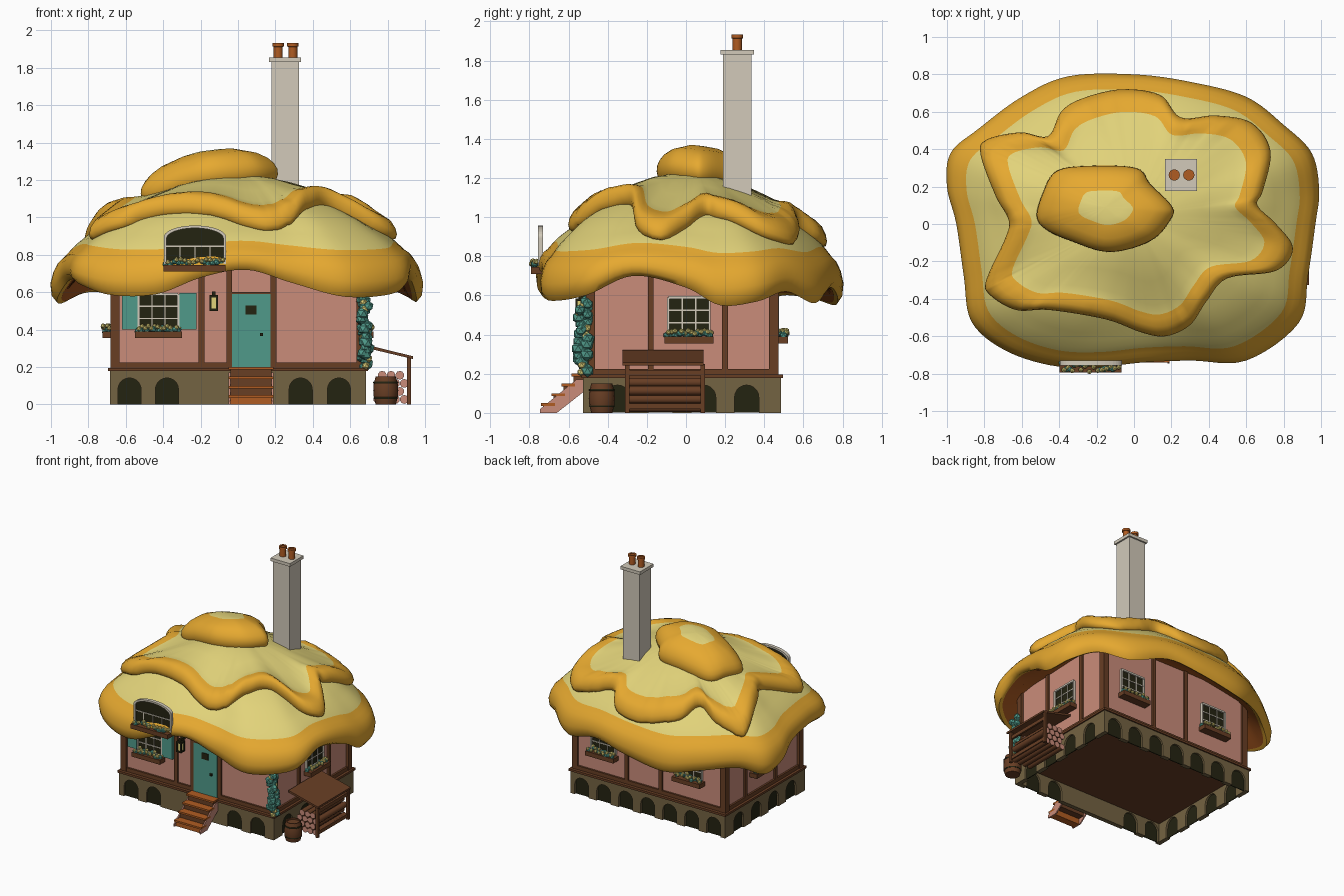
import bpy, bmesh, math, random
from mathutils import Matrix, Vector

if "Cube" in bpy.data.objects:
    bpy.data.objects.remove(bpy.data.objects["Cube"])
random.seed(4)

def lin(c):
    return c / 12.92 if c <= 0.04045 else ((c + 0.055) / 1.055) ** 2.4
MATS = {}
for nm, rgb in dict(plaster_pink=(202, 140, 122), timber_brown=(104, 62, 36), stone_olive=(116, 99, 66),
                    dark_glass=(36, 35, 17), paint_teal=(80, 154, 138), thatch_yellow=(226, 211, 122),
                    thatch_orange=(230, 169, 48), chimney_grey=(210, 202, 186), clay_rust=(176, 92, 34)).items():
    m = bpy.data.materials.new(nm)
    m.diffuse_color = (*[lin(c / 255) for c in rgb], 1)
    m.use_nodes = True
    m.node_tree.nodes["Principled BSDF"].inputs["Base Color"].default_value = m.diffuse_color
    MATS[nm.split('_')[1]] = m

def make(name, bm, mats, smooth=None):
    bmesh.ops.recalc_face_normals(bm, faces=bm.faces)
    me = bpy.data.meshes.new(name)
    bm.to_mesh(me)
    bm.free()
    for k in mats:
        me.materials.append(MATS[k])
    if smooth:
        me.shade_smooth()
        me.set_sharp_from_angle(angle=math.radians(smooth))
    ob = bpy.data.objects.new(name, me)
    bpy.context.collection.objects.link(ob)
    return ob

I = Matrix.Identity(4)
def boxes(name, mat, lst, M=I):
    bm = bmesh.new()
    for x0, x1, y0, y1, z0, z1 in lst:
        T = Matrix.Translation(((x0+x1)/2, (y0+y1)/2, (z0+z1)/2)) @ Matrix.Diagonal((x1-x0, y1-y0, z1-z0, 1))
        bmesh.ops.create_cube(bm, size=1, matrix=M @ T)
    return make(name, bm, [mat])

def prism(name, mat, pts, y0, y1, M=I):
    bm = bmesh.new()
    f = bm.faces.new([bm.verts.new(M @ Vector((u, y0, z))) for u, z in pts])
    r = bmesh.ops.extrude_face_region(bm, geom=[f], use_keep_orig=True)
    d = M.to_3x3() @ Vector((0, y1 - y0, 0))
    bmesh.ops.translate(bm, verts=[v for v in r['geom'] if isinstance(v, bmesh.types.BMVert)], vec=d)
    return make(name, bm, [mat])

def loft(bm, rings, mats):
    vs = [[bm.verts.new(p) for p in r] for r in rings]
    for a, b, k in zip(vs, vs[1:], mats):
        for i in range(len(a)):
            j = (i + 1) % len(a)
            bm.faces.new((a[i], a[j], b[j], b[i])).material_index = k
    return vs

def lathe(name, mat, prof, loc, seg=16):
    bm = bmesh.new()
    ring = lambda r, z: [(loc[0] + r*math.cos(2*math.pi*i/seg), loc[1] + r*math.sin(2*math.pi*i/seg), z) for i in range(seg)]
    vs = loft(bm, [ring(r, z) for r, z in prof], [0] * len(prof))
    bm.faces.new(vs[0])
    bm.faces.new(vs[-1])
    return make(name, bm, [mat], 35)

def leaves(name, spots, r, every, bloom):
    bm = bmesh.new()
    for i, p in enumerate(spots):
        b = i % every == 1
        g = bmesh.ops.create_icosphere(bm, subdivisions=1, radius=r * (bloom if b else random.uniform(.9, 1.2)), matrix=Matrix.Translation(p))
        for f in {f for v in g['verts'] for f in v.link_faces}:
            f.material_index = int(b)
    return make(name, bm, ['teal', 'yellow'])

# ---------- thatched roof: outlines with eave height, and a dome height rule
def spline(pts, n=6):
    pts, out = [Vector(p) for p in pts], []
    for i in range(len(pts)):
        a, b, c, d = (pts[(i + k) % len(pts)] for k in (-1, 0, 1, 2))
        for t in (k / n for k in range(n)):
            out.append(0.5 * (2*b + (c - a)*t + (2*a - 5*b + 4*c - d)*t*t + (3*b - a - 3*c + d)*t**3))
    return out

EAVE = spline([(.99, .18, .55), (.97, 0, .64), (.93, -.28, .70), (.88, -.53, .60), (.6, -.73, .575), (.3, -.73, .65),
    (.05, -.74, .72), (-.2, -.765, .68), (-.45, -.755, .59), (-.7, -.67, .585), (-.87, -.52, .64), (-.91, -.28, .67),
    (-.95, 0, .65), (-1, .2, .57), (-.98, .38, .54), (-.83, .51, .6), (-.6, .68, .58), (-.35, .79, .55),
    (0, .8, .6), (.3, .76, .64), (.6, .68, .56), (.8, .53, .62), (.95, .38, .57)])
POLAR = sorted((math.atan2(p.y, p.x), math.hypot(p.x, p.y), p.z) for p in EAVE)
DOME = [(0, 1.2), (.2, 1.175), (.35, 1.135), (.55, 1.06), (.7, .985), (.8, .91), (.87, .855), (.93, .79), (1.1, .6)]

def lerp(tab, x):
    for a, b in zip(tab, tab[1:]):
        if x <= b[0]:
            return a[1] + (b[1] - a[1]) * (x - a[0]) / (b[0] - a[0])
    return tab[-1][1]

def height(x, y):
    th = math.atan2(y, x)
    _, R, zb = min(POLAR, key=lambda q: abs(q[0] - th))
    s = math.hypot(x, y) / R
    return lerp(DOME, s) + max(0, (s - .7) / .23) * .4 * (zb - .58)

# main roof: dome, thick rounded rim, underside
bm = bmesh.new()
tops = [.02, .2, .35, .45, .55, .63, .7, .76, .81, .86, .895, .93]
rings = [[(p.x*s, p.y*s, height(p.x*s, p.y*s)) for p in EAVE] for s in tops]
for s, k in [(.962, .86), (.985, .66), (1, .4), (.993, .15), (.965, 0), (.94, .06)]:
    rings.append([(p.x*s, p.y*s, p.z + k * (height(p.x*.93, p.y*.93) - p.z)) for p in EAVE])
rings += [[(p.x*s, p.y*s, z) for p in EAVE] for s, z in [(.8, .745), (.6, .8), (.02, .83)]]
loft(bm, rings, [0]*10 + [1]*7 + [2]*3)
make('main_thatch', bm, ['yellow', 'orange', 'rust'], 60)

def layer(name, pts, c, prof, split):
    bm = bmesh.new()
    out, c = spline(pts), Vector(c)
    rings = []
    for s, h in prof:
        q = [c + (p - c) * s for p in out]
        rings.append([(p.x, p.y, height(p.x, p.y) + h) for p in q])
    vs = loft(bm, rings, [int(s > split) for s, _ in prof[1:]])
    bm.faces.new(vs[-1])
    make(name, bm, ['yellow', 'orange'], 70)

layer('middle_thatch', [(-.82, .37), (-.79, .45), (-.61, .49), (-.46, .47), (-.39, .6), (-.28, .67), (-.07, .72), (.14, .69),
    (.25, .57), (.44, .58), (.63, .54), (.73, .39), (.69, .18), (.66, .1), (.76, 0), (.85, -.13), (.76, -.25), (.5, -.29),
    (.39, -.41), (.3, -.54), (.17, -.6), (.04, -.58), (-.15, -.51), (-.45, -.46), (-.63, -.46), (-.77, -.38),
    (-.79, -.3), (-.69, -.08), (-.67, .02), (-.74, .15)], (0, .05),
    [(.93, -.03), (.97, -.005), (.99, .015), (1, .045), (.99, .072), (.96, .09), (.92, .09), (.86, .075), (.82, .062),
     (.74, .045), (.55, .035), (.4, .035), (.2, .035), (.02, .035)], .81)
layer('ridge_cap', [(-.52, .04), (-.49, .16), (-.42, .28), (-.26, .31), (.01, .3), (.09, .21), (.2, .1), (.2, .03),
    (.09, -.09), (-.13, -.15), (-.34, -.09), (-.47, -.03)], (-.15, .09),
    [(.9, 0), (.97, .025), (1, .06), (.99, .09), (.94, .115), (.85, .14), (.7, .16), (.4, .175), (.25, .178), (.03, .178)], .38)

# ---------- chimney
boxes('chimney_stack', 'grey', [(.178, .325, .19, .335, 1.0, 1.835)])
boxes('chimney_cap', 'grey', [(.165, .337, .177, .347, 1.83, 1.855)])
for x in (.215, .293):
    lathe('chimney_pot', 'rust', [(.024, 1.85), (.024, 1.912), (.03, 1.914), (.03, 1.932), (.018, 1.932), (.018, 1.925)], (x, .262))

# ---------- hollow arched base, walls, timber
def wall(x, y, deg):
    return Matrix.Translation((x, y, 0)) @ Matrix.Rotation(math.radians(deg), 4, 'Z')

def arch(u, w, z0, z1, rise, n=10):
    return [(u - w, z0)] + [(u - w*math.cos(math.pi*i/n), z1 - rise + rise*math.sin(math.pi*i/n)) for i in range(n+1)] + [(u + w, z0)]

side = (-.35, -.13, .09, .31)
for M, us, lo, hi in ((wall(0, -.525, 0), (-.58, -.38, .335, .54), -.685, .685),
                      (wall(0, .485, 180), [-.585 + .195*i for i in range(7)], -.685, .685),
                      (wall(.685, 0, 90), side, -.525, .485), (wall(-.685, 0, -90), [-u for u in side[::-1]], -.485, .525)):
    pts = [(lo, .185), (lo, 0)] + [p for u in us for p in arch(u, .062, 0, .142, .062)] + [(hi, 0), (hi, .185)]
    prism('stone_base', 'olive', pts, 0, .035, M)
    boxes('base_arch_infill', 'glass', [(u - .064, u + .064, .014, .02, .001, .15) for u in us], M)
boxes('floor_underside', 'brown', [(-.66, .66, -.5, .46, .15, .185)])
boxes('sill_band', 'brown', [(-.695, .695, -.535, .495, .178, .195)])
boxes('walls', 'pink', [(-.66, .66, -.495, .455, .19, .82)])
boxes('corner_posts', 'brown', [(x-.024, x+.024, y-.024, y+.024, .19, .8) for x in (-.657, .657) for y in (-.488, .448)])

FRONT, BACK, RIGHT, LEFT = wall(0, -.495, 0), wall(0, .455, 180), wall(.66, 0, 90), wall(-.66, 0, -90)
for M, us, lo, hi in ((FRONT, (-.195, -.047, .19), -.65, .65), (BACK, (-.2, .1), -.65, .65),
                      (RIGHT, (-.18, .2), -.49, .45), (LEFT, (-.2, .18), -.45, .49)):
    rails = [(lo, -.05, -.015, .01, .195, .225), (.19, hi, -.015, .01, .195, .225)] if M is FRONT else [(lo, hi, -.015, .01, .195, .225)]
    boxes('wall_timbers', 'brown', rails + [(u-.015, u+.015, -.015, .01, .195, .8) for u in us], M)

# ---------- windows with flower boxes
def window(M, u, w=.105):
    z0, z1 = .4, .59
    boxes('window_glass', 'glass', [(u-w, u+w, -.008, .001, z0, z1)], M)
    fr = [(a-.006, a+.006, -.02, .005, z0, z1) for a in (u-w, u+w)] + [(u-w, u+w, -.02, .005, z-.007, z+.007) for z in (z0, z1)]
    fr += [(a-.0035, a+.0035, -.014, 0, z0, z1) for a in (u-w/3, u+w/3)] + [(u-w, u+w, -.014, 0, z-.0035, z+.0035) for z in (.46, .525)]
    boxes('window_frame', 'grey', fr, M)
    flower_box(M, u, .125, .355, 0)

def flower_box(M, u, w, z, y):
    boxes('flower_box', 'brown', [(u-w, u+w, y-.065, y, z, z+.035)], M)
    leaves('box_flowers', [M @ Vector((u - w + .012 + (2*w - .024)*i/27, y - .033 + (random.uniform(-.03, -.01) if i % 4 == 1 else random.uniform(-.02, .022)),
           z + .042 + random.uniform(-.006, .012) + (.012 if i % 2 else 0))) for i in range(28)], .017, 2, .85)

for M, u in ((FRONT, -.425), (BACK, -.405), (BACK, .36), (RIGHT, .015), (LEFT, -.015)):
    window(M, u)
boxes('shutters', 'teal', [(-.62, -.537, -.02, .0, .4, .595), (-.313, -.222, -.02, 0, .4, .595)], FRONT)

# ---------- door, lantern, steps
boxes('door', 'teal', [(-.032, .175, -.02, 0, .2, .59)], FRONT)
boxes('door_lintel', 'brown', [(-.05, .19, -.022, 0, .59, .602)], FRONT)
boxes('door_details', 'glass', [(.04, .098, -.025, -.01, .48, .53), (.118, .134, -.035, -.01, .367, .383)], FRONT)
boxes('lantern_frame', 'glass', [(-.152, -.108, -.07, -.02, .5, .512), (-.152, -.108, -.07, -.02, .572, .585), (-.14, -.12, -.055, 0, .585, .605)]
      + [(x - .005, x + .005, y - .005, y + .005, .5, .58) for x in (-.147, -.113) for y in (-.065, -.025)], FRONT)
boxes('lantern_glow', 'yellow', [(-.144, -.116, -.062, -.028, .51, .574)], FRONT)
for i in range(4):
    y, z = -.73 + .052*i, .05*(i + 1)
    boxes('step_riser', 'brown' if i else 'rust', [(-.04, .18, y, y + .06, max(0, z - .055), z - .012)])
    boxes('step_tread', 'rust', [(-.05, .19, y - .01, y + .06, z - .014, z)])
for x in (-.05, .18):
    prism('step_stringer', 'pink', [(-.745, 0), (-.745, .02), (-.56, .17), (-.52, .17), (-.52, .11), (-.66, 0)], -x - .01, -x, wall(0, 0, 90))

# ---------- dormer window in the thatch
U, W = -.23, .16
prism('dormer_glass', 'glass', arch(U, W, .76, .95, .06, 20), -.748, -.742)
prism('dormer_frame', 'grey', arch(U, W + .006, .75, .957, .062, 20) + arch(U, W - .008, .75, .943, .056, 20)[::-1], -.757, -.73)
boxes('dormer_bars', 'grey', [(x - .003, x + .003, -.752, -.74, .76, .845) for x in (-.31, -.23, -.15)] + [(U - W, U + W, -.753, -.74, .842, .849)])
flower_box(I, U - .003, .165, .71, -.728)

# ---------- ivy on the front right corner
leaves('ivy', [(.678 + random.uniform(-.02, .02), -.525 + random.uniform(-.028, .028), .2 + .37*i/49) for i in range(50)], .03, 5, .75)

# ---------- wood store and barrel
slab = [(.675, .305), (.935, .243), (.935, .258), (.675, .322)]
prism('store_roof', 'brown', slab, -.325, .09)
boxes('store_posts', 'brown', [(.903, .925, y - .011, y + .011, 0, .25) for y in (-.3, .085)])
boxes('store_rails', 'brown', [(.905, .92, -.3, .085, z, z + .028) for z in (.02, .19)])
bm = bmesh.new()
for r in range(4):
    for c in range(4 - r % 2):
        T = Matrix.Translation((.748 + .047*c + .023*(r % 2), -.105, .027 + .043*r)) @ Matrix.Rotation(math.pi/2, 4, 'X')
        bmesh.ops.create_cone(bm, cap_ends=True, segments=10, radius1=.0235, radius2=.0235, depth=.37, matrix=T)
bm.normal_update()
for f in bm.faces:
    f.material_index = int(abs(f.normal.y) > .9)
make('log_stack', bm, ['brown', 'pink'], 40)
lathe('barrel', 'brown', [(.054, 0), (.064, .04), (.067, .075), (.064, .11), (.054, .15), (.046, .15), (.046, .138)], (.79, -.43))
for z, r in ((.03, .063), (.112, .065)):
    lathe('barrel_hoop', 'glass', [(r, z), (r + .002, z + .003), (r + .002, z + .007), (r, z + .01)], (.79, -.43))
